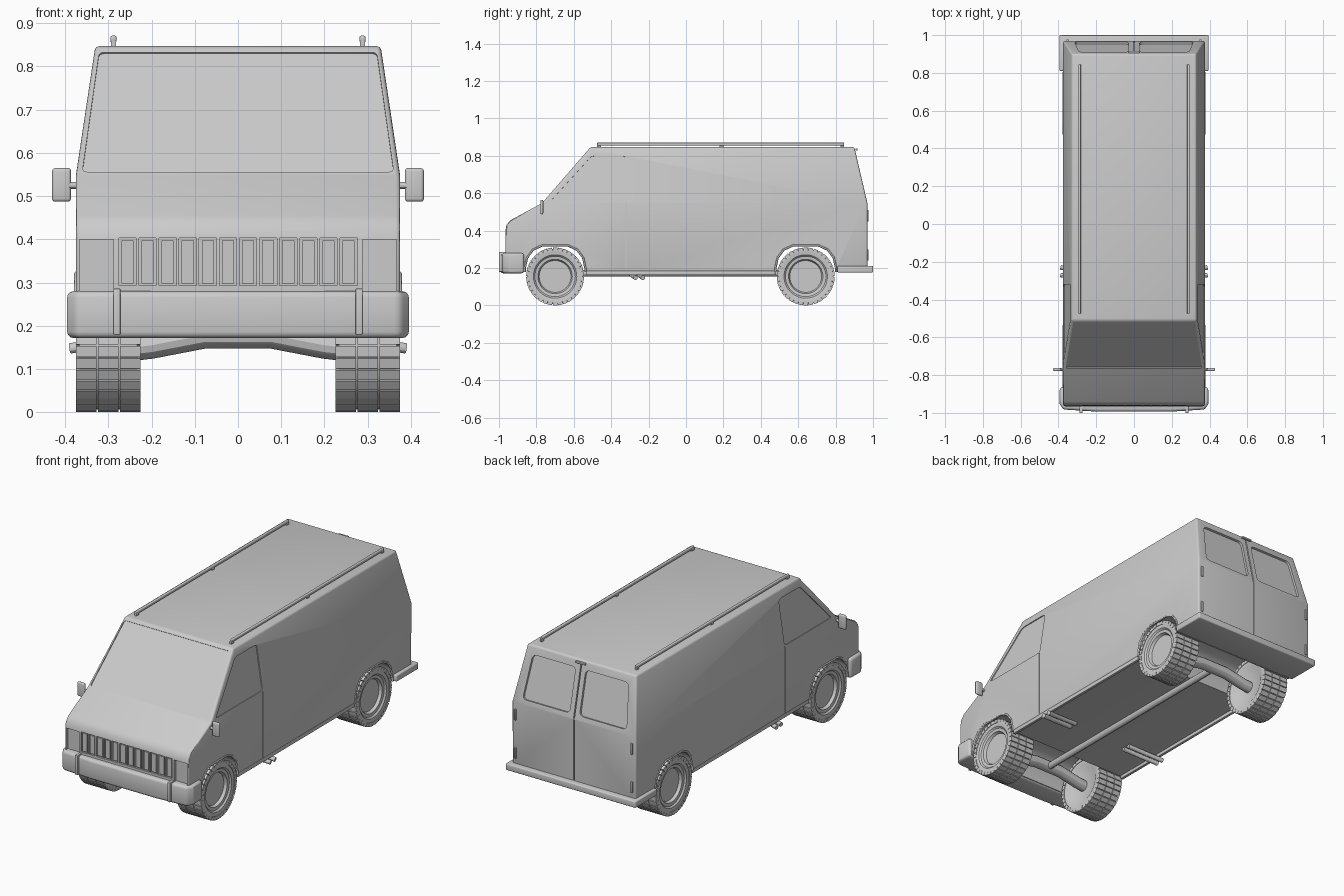
import bpy, bmesh, math
from mathutils import Vector, Matrix

if "Cube" in bpy.data.objects:
    bpy.data.objects.remove(bpy.data.objects["Cube"])

AXLES = (-0.70, 0.64)


def finish(name, bm):
    bmesh.ops.recalc_face_normals(bm, faces=bm.faces)
    me = bpy.data.meshes.new(name)
    bm.to_mesh(me)
    bm.free()
    ob = bpy.data.objects.new(name, me)
    bpy.context.collection.objects.link(ob)
    return ob


def bevel(ob, width, segments=3, angle=40):
    m = ob.modifiers.new("Bevel", 'BEVEL')
    m.width, m.segments, m.angle_limit = width, segments, math.radians(angle)
    return ob


def add_box(bm, lo, hi, rot=Matrix()):
    lo, hi = Vector(lo), Vector(hi)
    mat = rot @ Matrix.Translation((lo + hi) / 2) @ Matrix.Diagonal((*(hi - lo), 1))
    bmesh.ops.create_cube(bm, size=1, matrix=mat)


def box(name, lo, hi, width=0.0):
    bm = bmesh.new()
    add_box(bm, lo, hi)
    ob = finish(name, bm)
    return bevel(ob, width) if width else ob


def prism(bm, pts, a, b):
    va = [bm.verts.new(Vector(p) + Vector(a)) for p in pts]
    vb = [bm.verts.new(Vector(p) + Vector(b)) for p in pts]
    bm.faces.new(va)
    bm.faces.new(vb[::-1])
    for i in range(len(pts)):
        j = (i + 1) % len(pts)
        bm.faces.new((va[i], vb[i], vb[j], va[j]))


def rounded(pts, r, n=4):
    out = []
    for i, p in enumerate(pts):
        p = Vector(p)
        a = p + (Vector(pts[i - 1]) - p).normalized() * r
        b = p + (Vector(pts[(i + 1) % len(pts)]) - p).normalized() * r
        for k in range(n + 1):
            t = k / n
            out.append(a * (1 - t) ** 2 + p * 2 * t * (1 - t) + b * t * t)
    return out


def recess(bm, pts, o, u, v, depth):
    # prism straddling a surface plane, used to sink a panel into it
    o, u, v = Vector(o), Vector(u).normalized(), Vector(v).normalized()
    n = u.cross(v) * depth
    prism(bm, [o + u * p[0] + v * p[1] for p in pts], -n, n)


def tube(name, pts, r):
    cu = bpy.data.curves.new(name, 'CURVE')
    cu.dimensions, cu.bevel_depth, cu.bevel_resolution, cu.use_fill_caps = '3D', r, 4, True
    sp = cu.splines.new('POLY')
    sp.points.add(len(pts) - 1)
    for q, p in zip(sp.points, pts):
        q.co = (*p, 1)
    ob = bpy.data.objects.new(name, cu)
    bpy.context.collection.objects.link(ob)
    return ob


def rect(x0, x1, y0, y1):
    return [(x0, y0), (x1, y0), (x1, y1), (x0, y1)]


# Body shell: side profile, narrowing above the beltline
prof = [(-.965, .18), (-.965, .40), (-.96, .43), (-.94, .455), (-.77, .547),
        (-.51, .847), (.90, .847), (.97, .547), (.97, .18)]
bm = bmesh.new()
sides = [[bm.verts.new((s * (.33 if z > .6 else .375), y, z)) for y, z in prof] for s in (-1, 1)]
for sv in sides:
    bm.faces.new([sv[i] for i in (0, 1, 2, 3, 4, 7, 8)])
    bm.faces.new([sv[i] for i in (4, 5, 6, 7)])
for i in range(len(prof)):
    j = (i + 1) % len(prof)
    bm.faces.new((sides[0][i], sides[0][j], sides[1][j], sides[1][i]))
body = bevel(finish("van_body", bm), .010)

# Cutters: wheel wells, windows, grille slots, lamps, door seams
bm = bmesh.new()
half = [(.162, .10), (.162, .20), (.150, .255), (.118, .298), (.07, .32)]
arch = half + [(-y, z) for y, z in half[::-1]]
for ay in AXLES:
    prism(bm, [(0, ay + y, z) for y, z in arch], (-.5, 0, 0), (.5, 0, 0))
recess(bm, rounded([(-.360, .012), (.360, .012), (.321, .378), (-.321, .378)], .012),
       (0, -.77, .547), (1, 0, 0), (0, .26, .30), .005)
win = rounded([(-.725, .01), (-.32, .01), (-.32, .255), (-.505, .255)], .02)
for s in (-1, 1):
    recess(bm, win, (s * .375, 0, .547), (0, 1, 0), (-s * .045, 0, .30), .005)
    recess(bm, rect(-.323, -.319, .19, .552), (s * .375, 0, 0), (0, 1, 0), (0, 0, 1), .004)
    w = rounded([(s * .03, .025), (s * .315, .025), (s * .29, .262), (s * .03, .262)], .025)
    recess(bm, w, (0, .97, .547), (1, 0, 0), (0, -.07, .30), .012)
    recess(bm, rect(s * .288, s * .367, .28, .40), (0, -.965, 0), (1, 0, 0), (0, 0, 1), .018)
recess(bm, rect(-.003, .003, .21, .545), (0, .97, 0), (1, 0, 0), (0, 0, 1), .008)
recess(bm, rect(-.003, .003, .004, .29), (0, .97, .547), (1, 0, 0), (0, -.07, .30), .008)
for i in range(12):
    x = -.2557 + i * .0465
    recess(bm, rect(x - .020, x + .020, .293, .403), (0, -.965, 0), (1, 0, 0), (0, 0, 1), .010)
cutter = finish("body_cutter", bm)
cutter.hide_render = True
m = body.modifiers.new("Cuts", 'BOOLEAN')
m.operation, m.object, m.solver, m.use_self = 'DIFFERENCE', cutter, 'EXACT', True

# Raised panes inside grille slots
bm = bmesh.new()
for i in range(12):
    x = -.2557 + i * .0465
    add_box(bm, (x - .014, -.961, .298), (x + .014, -.95, .397))
finish("grille_inserts", bm)

# Front bumper: bowed plan shape with two straps
plan = [(-.393, -.865), (-.395, -.95), (-.375, -.982), (-.2, -.993), (.2, -.993),
        (.375, -.982), (.395, -.95), (.393, -.865)]
bm = bmesh.new()
prism(bm, [(x, y, 0) for x, y in plan], (0, 0, .172), (0, 0, .28))
bevel(finish("front_bumper", bm), .014)
for s in (-1, 1):
    box("bumper_strap", (s * .28 - .008, -1.0, .18), (s * .28 + .008, -.95, .286), .002)
box("rear_bumper", (-.394, .81, .176), (.394, 1.0, .212), .006)

for s in (-1, 1):
    # Sills, roof rails, mirrors
    box("sill", (s * .365 - .008, -.535, .162), (s * .365 + .008, .478, .185), .003)
    box("roof_rail", (s * .288 - .007, -.475, .855), (s * .288 + .007, .845, .871), .004)
    for y in (-.465, .19, .835):
        box("rail_foot", (s * .288 - .006, y - .01, .84), (s * .288 + .006, y + .01, .86))
    box("mirror", (s * .408 - .022, -.779, .487), (s * .408 + .022, -.763, .565), .0075)
    tube("mirror_stem", [(s * .36, -.768, .525), (s * .39, -.771, .525)], .008)
    # Twin side pipes
    for y in (-.29, -.25):
        tube("side_pipe", [(s * .18, y - .01, .172), (s * .29, y, .163), (s * .388, y + .02, .148)], .012)
    # Rear door hinges and handles
    for z in (.27, .48):
        box("door_hinge", (s * .352 - .005, .965, z - .03), (s * .352 + .005, .977, z + .03), .002)
    # Arch lips
    for ay in AXLES:
        tube("arch_lip", [(s * .373, ay + y, max(z, .18)) for y, z in arch], .006)
box("rear_door_latch", (-.03, .905, .828), (.03, .917, .838), .002)

# Wheels: lathed tyre and rim, three rows of tread blocks
tyre = [(.0, .045), (.085, .045), (.092, .060), (.108, .062), (.116, .070), (.140, .073),
        (.148, .066), (.148, -.066), (.140, -.073), (.112, -.070), (.095, -.060), (.0, -.055)]
for ay in AXLES:
    for s in (-1, 1):
        loc = Matrix.Translation((s * .30, ay, .155))
        bm = bmesh.new()
        vs = [bm.verts.new((s * x, 0, r)) for r, x in tyre]
        es = [bm.edges.new(e) for e in zip(vs, vs[1:])]
        bmesh.ops.spin(bm, geom=vs + es, cent=(0, 0, 0), axis=(1, 0, 0),
                       angle=math.tau, steps=48, use_merge=True)
        bmesh.ops.remove_doubles(bm, verts=bm.verts, dist=1e-5)
        bm.transform(loc)
        finish("wheel", bm)
        bm = bmesh.new()
        for k in range(34):
            rot = Matrix.Rotation(math.tau * k / 34, 4, 'X')
            for x0, x1 in ((-.075, -.027), (-.024, .024), (.027, .075)):
                add_box(bm, (x0, -.0123, .135), (x1, .0123, .1545), rot)
        bm.transform(loc)
        finish("tyre_tread", bm)
    # Axle beam
    tube("axle", [(-.26, ay, .148), (-.20, ay, .155), (-.08, ay, .178),
                  (.08, ay, .178), (.20, ay, .155), (.26, ay, .148)], .031)
tube("drive_shaft", [(0, AXLES[0], .172), (0, AXLES[1], .172)], .018)

# Apply modifiers, convert curves, smooth by angle
bpy.ops.object.select_all(action='DESELECT')
for ob in bpy.context.scene.objects:
    if ob != cutter:
        ob.select_set(True)
bpy.context.view_layer.objects.active = body
bpy.ops.object.convert(target='MESH')
bpy.ops.object.shade_smooth_by_angle(angle=math.radians(30))
bpy.data.objects.remove(cutter)
